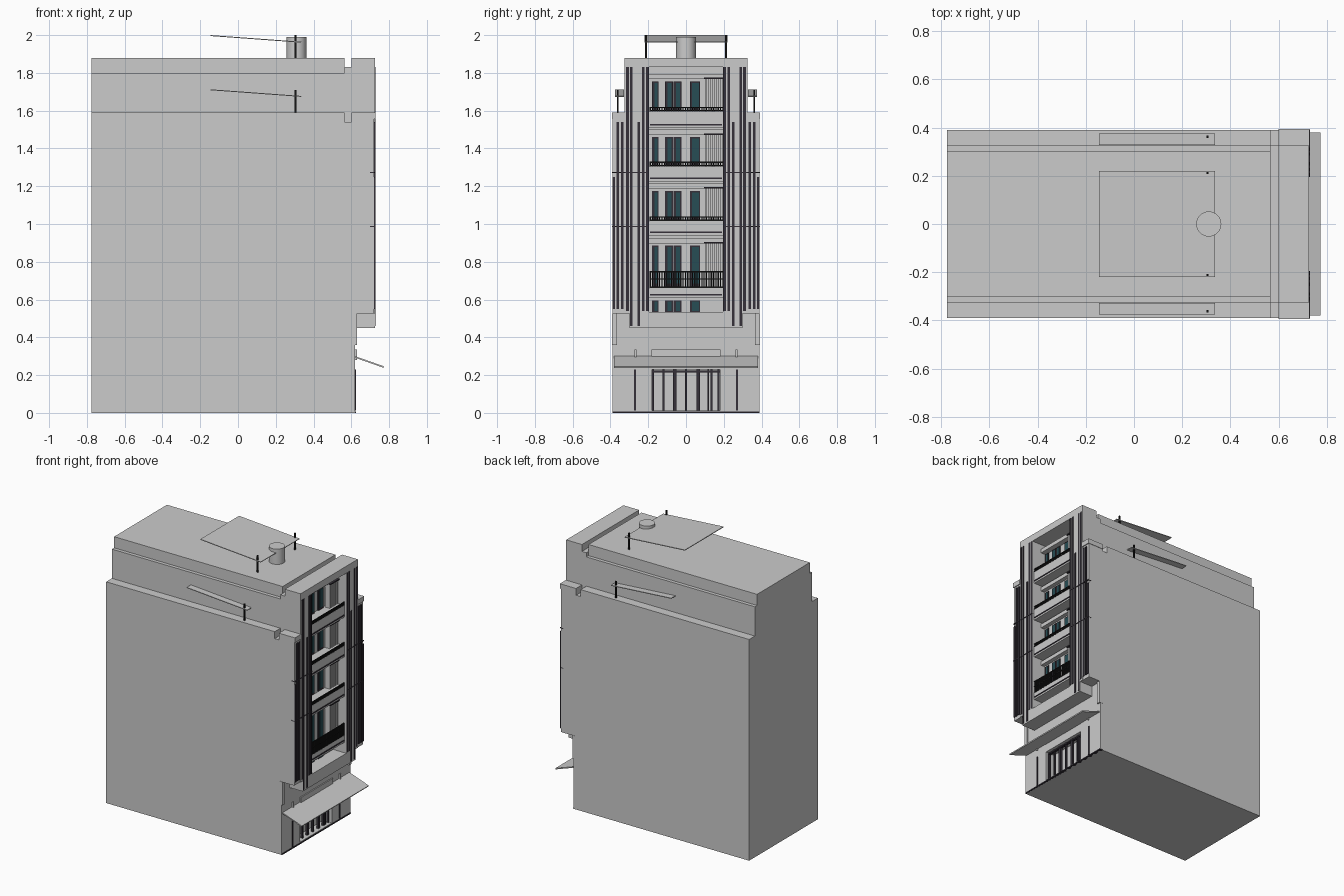
import bpy
import math

cube = bpy.data.objects.get("Cube")
if cube:
    bpy.data.objects.remove(cube, do_unlink=True)


def material(name, r, g, b):
    m = bpy.data.materials.new(name)
    m.use_nodes = True
    m.diffuse_color = (r, g, b, 1)
    m.node_tree.nodes["Principled BSDF"].inputs["Base Color"].default_value = (r, g, b, 1)
    return m


WALL = material("pale grey wall", 0.6, 0.6, 0.6)
DARK = material("dark metal", 0.035, 0.03, 0.04)
BLACK = material("black railing", 0.008, 0.008, 0.008)
GLASS = material("teal glass", 0.02, 0.075, 0.09)


def boxes(name, mat, spans):
    """One object made of boxes given as (x0, x1, y0, y1, z0, z1)."""
    verts, faces = [], []
    for x0, x1, y0, y1, z0, z1 in spans:
        n = len(verts)
        verts += [(x, y, z) for x in (x0, x1) for y in (y0, y1) for z in (z0, z1)]
        for f in ("0132", "4675", "0451", "2376", "0264", "1573"):
            faces.append([n + int(c) for c in f])
    mesh = bpy.data.meshes.new(name)
    mesh.from_pydata(verts, [], faces)
    mesh.materials.append(mat)
    ob = bpy.data.objects.new(name, mesh)
    bpy.context.collection.objects.link(ob)
    return ob


def both(spans):
    """Mirror boxes across the y = 0 plane."""
    return spans + [(a, b, -d, -c, e, f) for a, b, c, d, e, f in spans]


def cut(target, span):
    cutter = boxes("cutter", WALL, [span])
    mod = target.modifiers.new("opening", "BOOLEAN")
    mod.operation = "DIFFERENCE"
    mod.solver = "EXACT"
    mod.object = cutter
    bpy.context.view_layer.objects.active = target
    bpy.ops.object.modifier_apply(modifier=mod.name)
    bpy.data.objects.remove(cutter, do_unlink=True)


BACK, FRONT, FACE = -0.775, 0.725, 0.62

# Main block with the entrance recess and the roof drainage notches
body = boxes("main_block", WALL, [(BACK, FACE, -0.39, 0.39, 0, 1.59)])
cut(body, (0.55, 0.7, -0.18, 0.18, 0.012, 0.23))
cut(body, (0.565, 0.7, -0.5, 0.5, 1.54, 1.7))
upper = boxes("upper_block", WALL, [(BACK, 0.61, -0.325, 0.325, 1.5, 1.83)])
cut(upper, (-1, 0.565, -0.5, 0.5, 1.8, 1.9))
boxes("roof_block", WALL, [(BACK, 0.565, -0.30, 0.30, 1.8, 1.88)])
boxes("ground_line", DARK, [(0.6, 0.624, -0.39, 0.39, 0, 0.008)])

# Projecting street front: side wings, parapet and sill around a recessed bay
boxes("outer_wings", WALL, both([(0.6, FRONT - 0.004, 0.325, 0.39, 0.525, 1.59)]))
boxes("inner_wings", WALL, both([(0.6, FRONT, 0.195, 0.325, 0.525, 1.83)]))
boxes("parapet", WALL, [(0.6, FRONT, -0.325, 0.325, 1.83, 1.88)])
boxes("front_sill", WALL, [(0.6, FRONT, -0.30, 0.30, 0.45, 0.535)])
boxes("corner_brackets", WALL, both([(0.6, 0.63, 0.365, 0.392, 0.36, 0.527)]))
boxes("wing_caps", WALL, both([(0.6, FRONT + 0.003, 0.325, 0.393, 1.555, 1.59)]))

# Dark vertical strips on the wings: (y, bottom, top)
strips = [(0.382, 0.55, 1.25), (0.362, 0.55, 1.54), (0.338, 0.55, 1.54),
          (0.31, 0.54, 1.83), (0.29, 0.46, 1.83), (0.25, 0.46, 1.54),
          (0.226, 0.54, 1.83), (0.204, 0.54, 1.83)]
boxes("facade_strips", DARK, both([(0.7, FRONT + 0.003, y - 0.007, y + 0.007, a, b)
                                  for y, a, b in strips]))
boxes("facade_joints", DARK, both([(0.7, FRONT + 0.004, 0.195, 0.391, z, z + 0.005)
                                  for z in (0.985, 1.27)]))

# Floors of the recessed bay: (balcony floor, slab thickness, window bottom and top, rail top)
floors = [(0.66, 0.05, 0.67, 0.885, 0.75), (1.015, 0.075, 1.02, 1.175, 1.04),
          (1.305, 0.08, 1.31, 1.46, 1.33), (1.595, 0.085, 1.6, 1.755, 1.62)]
slabs, frames, glass, louvres, slats, rails, trims = [], [], [], [], [], [], []
windows = [(-0.18, -0.145), (-0.11, -0.07), (-0.065, -0.025), (0.02, 0.075)]
for floor, thick, low, high, rail in floors:
    slabs.append((FACE - 0.01, FRONT - 0.015, -0.196, 0.196, floor - thick, floor))
    # wall band above the windows
    slabs.append((FACE - 0.01, 0.65, -0.196, 0.196, high + 0.012, high + 0.04))
    for a, b in windows:
        frames.append((FACE, FACE + 0.006, a, b, low, high))
        glass.append((FACE, FACE + 0.009, a + 0.012, b - 0.006, low + 0.015, high - 0.008))
    # slatted side screen
    louvres.append((FACE, 0.67, 0.095, 0.195, high + 0.012, high + 0.02))
    slats += [(FACE, 0.66, 0.1 + i * 0.02, 0.112 + i * 0.02, floor, high + 0.012)
              for i in range(5)]
    trims.append((0.7, FRONT - 0.011, -0.19, 0.19, floor - thick + 0.012, floor - thick + 0.02))
    # balcony railing
    x = FRONT - 0.02
    rails += [(x, x + 0.006, -0.194, 0.194, z, z + 0.006) for z in (floor + 0.002, rail - 0.006)]
    if rail - floor > 0.05:
        rails.append((x, x + 0.006, -0.194, 0.194, rail - 0.045, rail - 0.038))
    rails += [(x, x + 0.005, -0.192 + i * 0.0124, -0.186 + i * 0.0124, floor, rail)
              for i in range(32)]
# Lowest windows just above the sill
for a, b in windows:
    frames.append((FACE, FACE + 0.006, a, b, 0.535, 0.595))
    glass.append((FACE, FACE + 0.009, a + 0.012, b - 0.006, 0.54, 0.59))
boxes("balcony_slabs", WALL, slabs)
boxes("window_frames", DARK, frames)
boxes("window_panes", GLASS, glass)
boxes("screen_heads", DARK, louvres)
boxes("screen_slats", WALL, slats)
boxes("slab_trims", DARK, trims)
boxes("balcony_rails", BLACK, rails)

# Entrance posts, head rail and sign panel
posts = [-0.175, -0.12, -0.065, -0.055, 0, 0.06, 0.068, 0.118, 0.135, 0.173]
boxes("entrance_posts", DARK, [(0.585, 0.6, y - 0.005, y + 0.005, 0.012, 0.23) for y in posts])
boxes("side_posts", DARK, both([(0.61, 0.625, 0.264, 0.274, 0.012, 0.23)]))
boxes("entrance_head", DARK, [(0.585, 0.603, -0.18, 0.18, 0.215, 0.224)])
boxes("sign_panel", WALL, [(0.6, 0.628, -0.182, 0.182, 0.29, 0.335)])
boxes("canopy_hooks", WALL, both([(0.6, 0.63, 0.262, 0.272, 0.28, 0.335)]))


def sloped(name, x0, z0, x1, z1, y0, y1, t):
    """Thin sheet running from (x0, z0) to (x1, z1)."""
    length = math.hypot(x1 - x0, z1 - z0)
    ob = boxes(name, WALL, [(0, length, y0, y1, -t, 0)])
    ob.location = (x0, 0, z0)
    ob.rotation_euler.y = -math.atan2(z1 - z0, x1 - x0)
    return ob


# Street canopy and the tilted roof sheets
sloped("canopy", 0.615, 0.302, 0.774, 0.246, -0.38, 0.38, 0.008)
sloped("roof_sheet", -0.145, 2.0, 0.335, 1.965, -0.22, 0.22, 0.005)
sloped("left_ledge_sheet", -0.145, 1.713, 0.335, 1.678, 0.328, 0.375, 0.005)
sloped("right_ledge_sheet", -0.145, 1.713, 0.335, 1.678, -0.375, -0.328, 0.005)
boxes("sheet_posts", BLACK, both([(0.3, 0.309, 0.207, 0.216, 1.87, 2.0),
                                 (0.3, 0.309, 0.357, 0.366, 1.58, 1.71)]))

# Roof tank
bpy.ops.mesh.primitive_cylinder_add(vertices=32, radius=0.052, depth=0.13, location=(0.31, 0, 1.925))
tank = bpy.context.object
tank.name = "roof_tank"
tank.data.materials.append(WALL)
bpy.ops.object.shade_smooth_by_angle()
